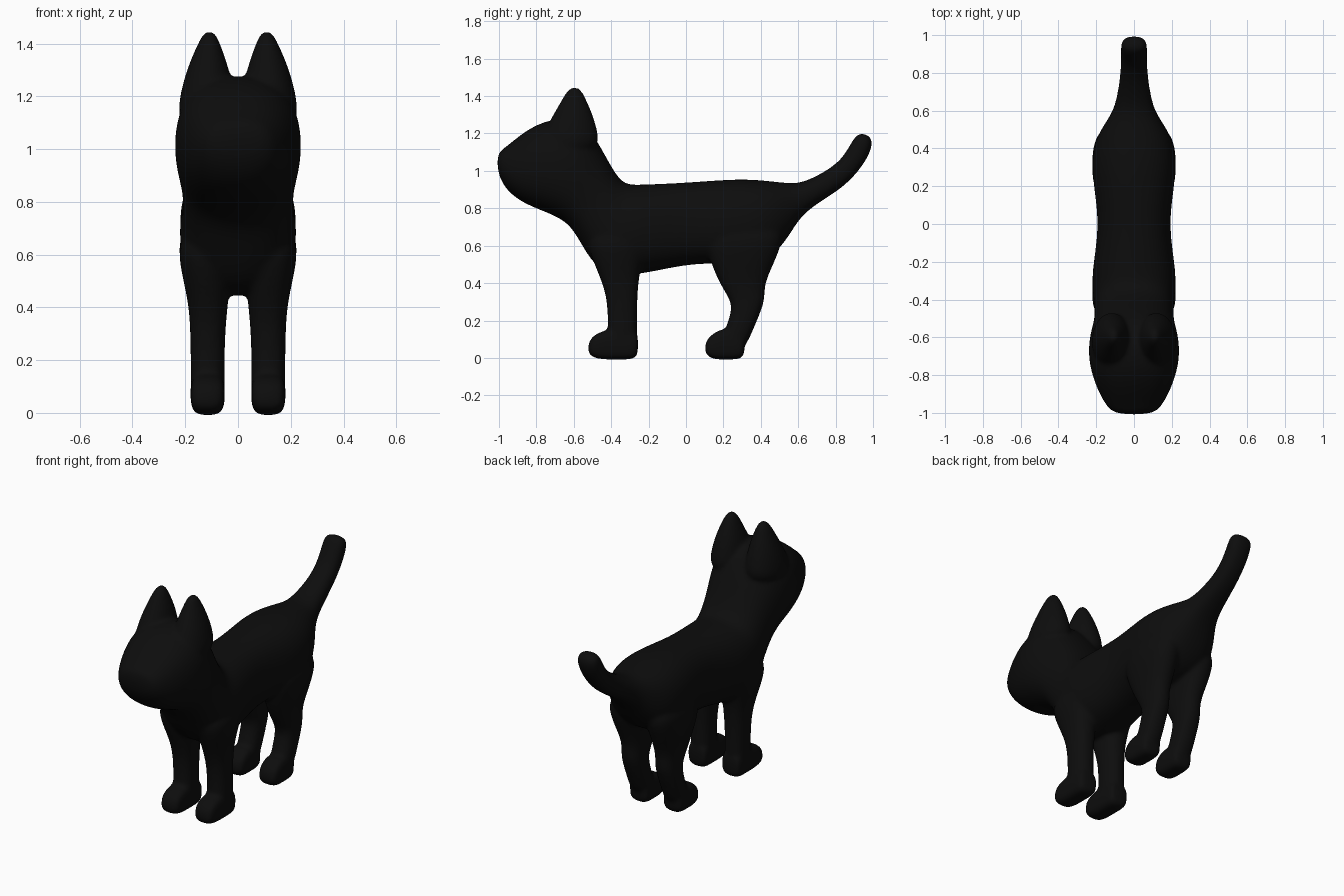
import bpy
import bmesh
from math import cos, sin, pi, copysign

SIDES = 16

default = bpy.data.objects.get("Cube")
if default:
    bpy.data.objects.remove(default, do_unlink=True)


def rounded(value, power):
    return copysign(abs(value) ** power, value)


def loft(bm, sections, side=1, power=0.85):
    """Skin closed rings; each section is (y, z) to (y, z), x centre, half width."""
    rings = []
    for (y0, z0), (y1, z1), centre, half in sections:
        ring = []
        for i in range(SIDES):
            angle = 2 * pi * i / SIDES
            u, v = rounded(cos(angle), power), rounded(sin(angle), power)
            ring.append(bm.verts.new((
                side * (centre + half * u),
                (y0 + y1) / 2 + (y1 - y0) / 2 * v,
                (z0 + z1) / 2 + (z1 - z0) / 2 * v)))
        rings.append(ring)
    for a, b in zip(rings, rings[1:]):
        for i in range(SIDES):
            j = (i + 1) % SIDES
            bm.faces.new((a[i], a[j], b[j], b[i]))
    bm.faces.new(rings[0][::-1])
    bm.faces.new(rings[-1])


def paw(bm, front, back, side):
    x, half = 0.115, 0.066
    loft(bm, [
        ((front - .01, .03), (front, .1), x, half * .85),
        ((front + .03, -.01), (front + .06, .145), x, half),
        ((back - .1, -.01), (back - .1, .16), x, half),
        ((back - .02, -.01), (back - .01, .14), x, half),
        ((back + .01, .01), (back + .01, .13), x, half * .9),
    ], side, power=0.6)


# Spine: muzzle, head, neck, trunk and tail in one run
head = [
    ((-1.01, 1.0), (-1.01, 1.1), 0, .1),
    ((-.97, .9), (-.96, 1.13), 0, .15),
    ((-.87, .82), (-.86, 1.22), 0, .205),
    ((-.72, .765), (-.72, 1.29), 0, .25),
    ((-.62, .71), (-.55, 1.28), 0, .24),
    ((-.56, .6), (-.45, 1.13), 0, .21),
]
trunk = [
    ((-.46, .44), (-.35, .93), 0, .215),
    ((-.28, .43), (-.27, .93), 0, .235),
    ((0, .5), (0, .94), 0, .18),
    ((.2, .5), (.29, .965), 0, .23),
    ((.43, .5), (.45, .95), 0, .22),
    ((.55, .64), (.56, .935), 0, .14),
    ((.62, .78), (.63, .94), 0, .1),
]
tail = [
    ((.82, .89), (.75, 1.0), 0, .073),
    ((.93, 1.0), (.84, 1.07), 0, .07),
    ((.995, 1.11), (.885, 1.16), 0, .072),
    ((1.0, 1.18), (.93, 1.215), 0, .066),
]

ear = [
    ((-.82, 1.05), (-.45, 1.1), .12, .12),
    ((-.76, 1.22), (-.47, 1.22), .117, .104),
    ((-.7, 1.32), (-.5, 1.31), .113, .078),
    ((-.65, 1.41), (-.54, 1.4), .11, .042),
    ((-.62, 1.45), (-.57, 1.45), .108, .018),
]

front_leg = [
    ((-.54, .68), (-.2, .7), .12, .11),
    ((-.52, .56), (-.22, .56), .125, .1),
    ((-.455, .42), (-.25, .44), .112, .078),
    ((-.42, .3), (-.26, .3), .115, .066),
    ((-.42, .14), (-.26, .14), .115, .066),
    ((-.42, .03), (-.26, .03), .115, .066),
]

hind_leg = [
    ((.1, .7), (.54, .72), .12, .11),
    ((.11, .56), (.51, .58), .125, .1),
    ((.16, .43), (.435, .43), .115, .076),
    ((.22, .33), (.42, .36), .115, .066),
    ((.25, .27), (.425, .3), .115, .066),
    ((.21, .16), (.36, .15), .115, .066),
    ((.18, .06), (.31, .03), .115, .066),
]

bm = bmesh.new()
loft(bm, head + trunk + tail)
for side in (1, -1):
    loft(bm, ear, side, power=1)
    loft(bm, front_leg, side)
    loft(bm, hind_leg, side)
    paw(bm, -.52, -.265, side)
    paw(bm, .105, .305, side)
bmesh.ops.recalc_face_normals(bm, faces=bm.faces)
mesh = bpy.data.meshes.new("cat_body")
bm.to_mesh(mesh)
bm.free()

cat = bpy.data.objects.new("cat_body", mesh)
bpy.context.collection.objects.link(cat)

# Fuse the overlapping parts into one soft skin
rounding = cat.modifiers.new("rounding", "SUBSURF")
rounding.levels = rounding.render_levels = 2
fuse = cat.modifiers.new("fuse", "REMESH")
fuse.mode = "VOXEL"
fuse.voxel_size = 0.012
fuse.use_smooth_shade = True
soften = cat.modifiers.new("soften", "SMOOTH")
soften.factor = 0.5
soften.iterations = 8

# Black fur
fur = bpy.data.materials.new("black_fur")
fur.use_nodes = True
colour = (0.004, 0.004, 0.004, 1)
fur.diffuse_color = colour
fur.node_tree.nodes["Principled BSDF"].inputs["Base Color"].default_value = colour
mesh.materials.append(fur)
mesh.shade_smooth()
